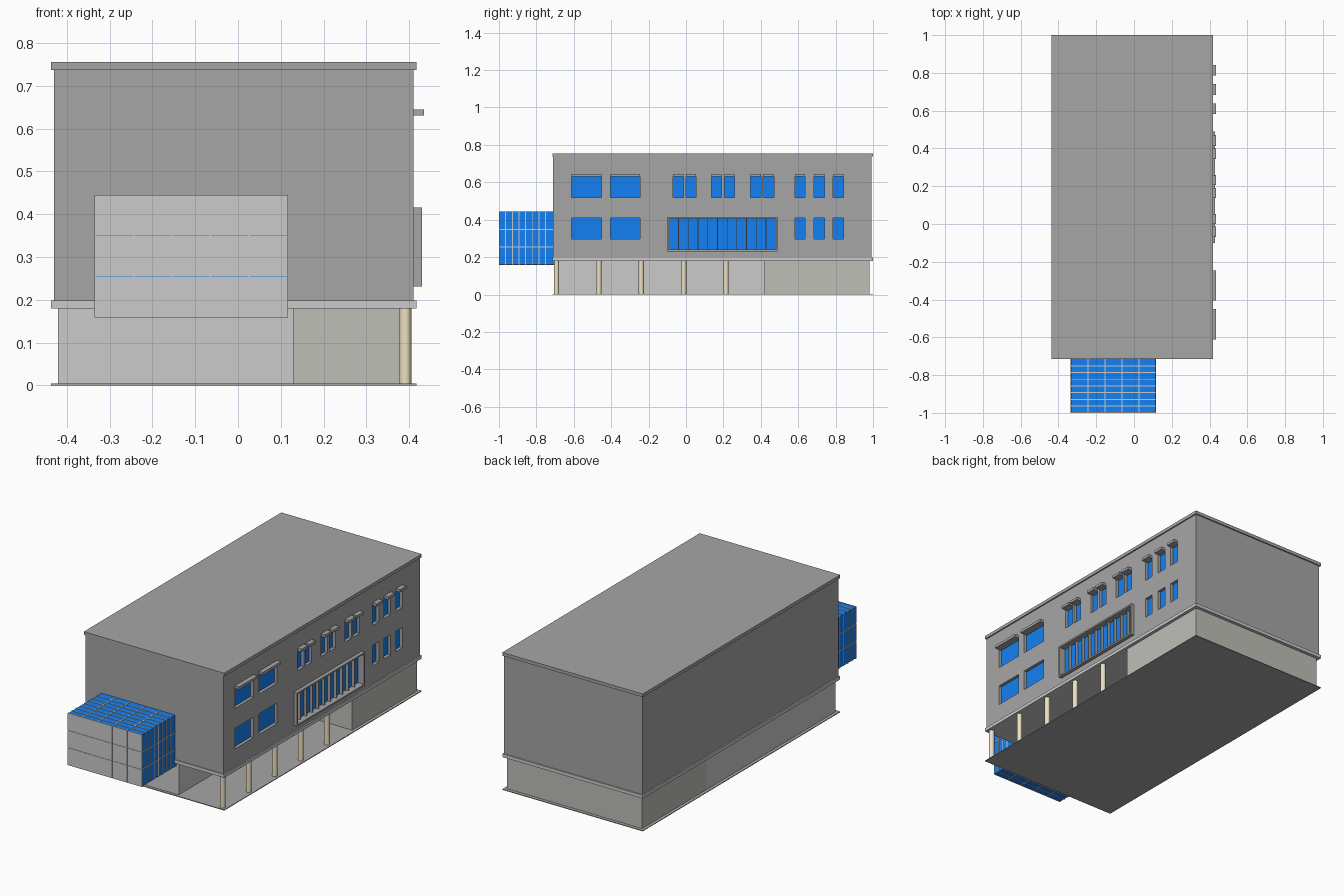
import bpy

if "Cube" in bpy.data.objects:
    bpy.data.objects.remove(bpy.data.objects["Cube"])


def material(name, rgb):
    m = bpy.data.materials.new(name)
    m.diffuse_color = (*rgb, 1)
    m.use_nodes = True
    m.node_tree.nodes["Principled BSDF"].inputs["Base Color"].default_value = m.diffuse_color
    return m


BLUE = material("blue_glass", (0.007, 0.22, 0.9))
DARK = material("dark_grey", (0.38, 0.38, 0.38))
STONE = material("warm_grey", (0.52, 0.52, 0.48))
CREAM = material("cream", (0.85, 0.75, 0.55))


def box(name, x, y, z, mat=None):
    """Box from (min, max) pairs."""
    bpy.ops.mesh.primitive_cube_add(size=1, location=[(a + b) / 2 for a, b in (x, y, z)])
    ob = bpy.context.object
    ob.name = name
    ob.scale = [b - a for a, b in (x, y, z)]
    bpy.ops.object.transform_apply(location=True, rotation=False, scale=True)
    if mat:
        ob.data.materials.append(mat)
    return ob


def join(name, parts):
    bpy.ops.object.select_all(action='DESELECT')
    for p in parts:
        p.select_set(True)
    bpy.context.view_layer.objects.active = parts[0]
    bpy.ops.object.join()
    parts[0].name = name
    return parts[0]


# Ground floor: set-back front block, full-width rear block
box("base_plate", (-0.437, 0.417), (-0.715, 1.0), (0, 0.004), DARK)
box("ground_floor_front", (-0.42, 0.13), (-0.70, 0.42), (0.004, 0.18))
box("ground_floor_rear", (-0.42, 0.40), (0.42, 0.982), (0.004, 0.18), STONE)
box("floor_slab", (-0.437, 0.417), (-0.715, 1.0), (0.18, 0.198))

# Round columns along the open side
for i in range(5):
    bpy.ops.mesh.primitive_cylinder_add(vertices=32, radius=0.014, depth=0.176,
                                        location=(0.391, -0.692 + i * 0.2265, 0.092))
    col = bpy.context.object
    col.name = f"column_{i + 1}"
    col.data.materials.append(CREAM)
    bpy.ops.object.shade_smooth_by_angle()

# Upper storeys and roof
body = box("upper_floors", (-0.43, 0.41), (-0.71, 0.993), (0.198, 0.737), DARK)
box("roof_slab", (-0.437, 0.417), (-0.715, 1.0), (0.737, 0.755), DARK)

# Recessed windows on the right side
large = [(-0.611, -0.451), (-0.404, -0.246)]
pairs = [(-0.07, -0.013), (0.0, 0.054), (0.137, 0.19),
         (0.207, 0.26), (0.344, 0.40), (0.413, 0.47)]
small = [(0.583, 0.637), (0.684, 0.74), (0.787, 0.843)]
LOW, HIGH = (0.298, 0.41), (0.52, 0.63)
openings = [(y, HIGH) for y in large + pairs + small] + [(y, LOW) for y in large + small]
RIBBON_Y, RIBBON_Z = (-0.092, 0.48), (0.24, 0.406)
FACE, GLASS = 0.41, 0.39

cuts = [box("cut", (GLASS, 0.5), y, z) for y, z in openings + [(RIBBON_Y, RIBBON_Z)]]
cutter = join("window_cutter", cuts)
mod = body.modifiers.new("windows", 'BOOLEAN')
mod.object = cutter
mod.solver = 'EXACT'
bpy.context.view_layer.objects.active = body
bpy.ops.object.modifier_apply(modifier=mod.name)
bpy.data.objects.remove(cutter, do_unlink=True)

join("window_glass", [box("pane", (GLASS - 0.002, GLASS + 0.003), y, z, BLUE) for y, z in openings])
join("window_awnings", [box("awning", (FACE - 0.003, 0.435), y, (0.63, 0.645), DARK)
                        for y in large + pairs + small])

# Long ribbon window with projecting surround and mullions
(y0, y1), (z0, z1) = RIBBON_Y, RIBBON_Z
box("ribbon_glass", (GLASS - 0.002, GLASS + 0.003), RIBBON_Y, RIBBON_Z, BLUE)
fx, t = (FACE - 0.003, 0.43), 0.009
join("ribbon_surround", [
    box("bar", fx, (y0 - t, y1 + t), (z0 - t, z0), DARK),
    box("bar", fx, (y0 - t, y1 + t), (z1, z1 + t), DARK),
    box("bar", fx, (y0 - t, y0), (z0, z1), DARK),
    box("bar", fx, (y1, y1 + t), (z0, z1), DARK)])
step = (y1 - y0) / 11
join("ribbon_mullions", [box("mullion", (GLASS, FACE), (y0 + i * step - 0.002, y0 + i * step + 0.002),
                             RIBBON_Z, DARK) for i in range(1, 11)])

# Glazed bay hanging off the front
bx, by, bz = (-0.333, 0.115), (-0.998, -0.70), (0.16, 0.443)
box("bay_glass", bx, by, bz, BLUE)
e, w = 0.002, 0.0025


def grow(r):
    return (r[0] - e, r[1] + e)


def bands(axis, r, count):
    """Thin rings round the bay, dividing one axis into equal panes."""
    out = []
    for i in range(1, count):
        c = r[0] + (r[1] - r[0]) * i / count
        span = [grow(bx), (by[0], by[1]), grow(bz)]
        span[axis] = (c - w, c + w)
        out.append(box("band", *span))
    return out


join("bay_glazing_bars", bands(0, bx, 5) + bands(1, (-1.0, -0.715), 8) + bands(2, bz, 3))

# Opaque front panels of the bay, separated by fine joints
g = 0.0007
panels = []
for i in range(5):
    for k in range(3):
        xs = [bx[0] - e + (bx[1] - bx[0] + 2 * e) * (i + d) / 5 for d in (0, 1)]
        zs = [bz[0] - e + (bz[1] - bz[0] + 2 * e) * (k + d) / 3 for d in (0, 1)]
        panels.append(box("panel", (xs[0] + g * (i > 0), xs[1] - g * (i < 4)), (-1.0, -0.996),
                          (zs[0] + g * (k > 0), zs[1] - g * (k < 2))))
join("bay_front_panels", panels)
